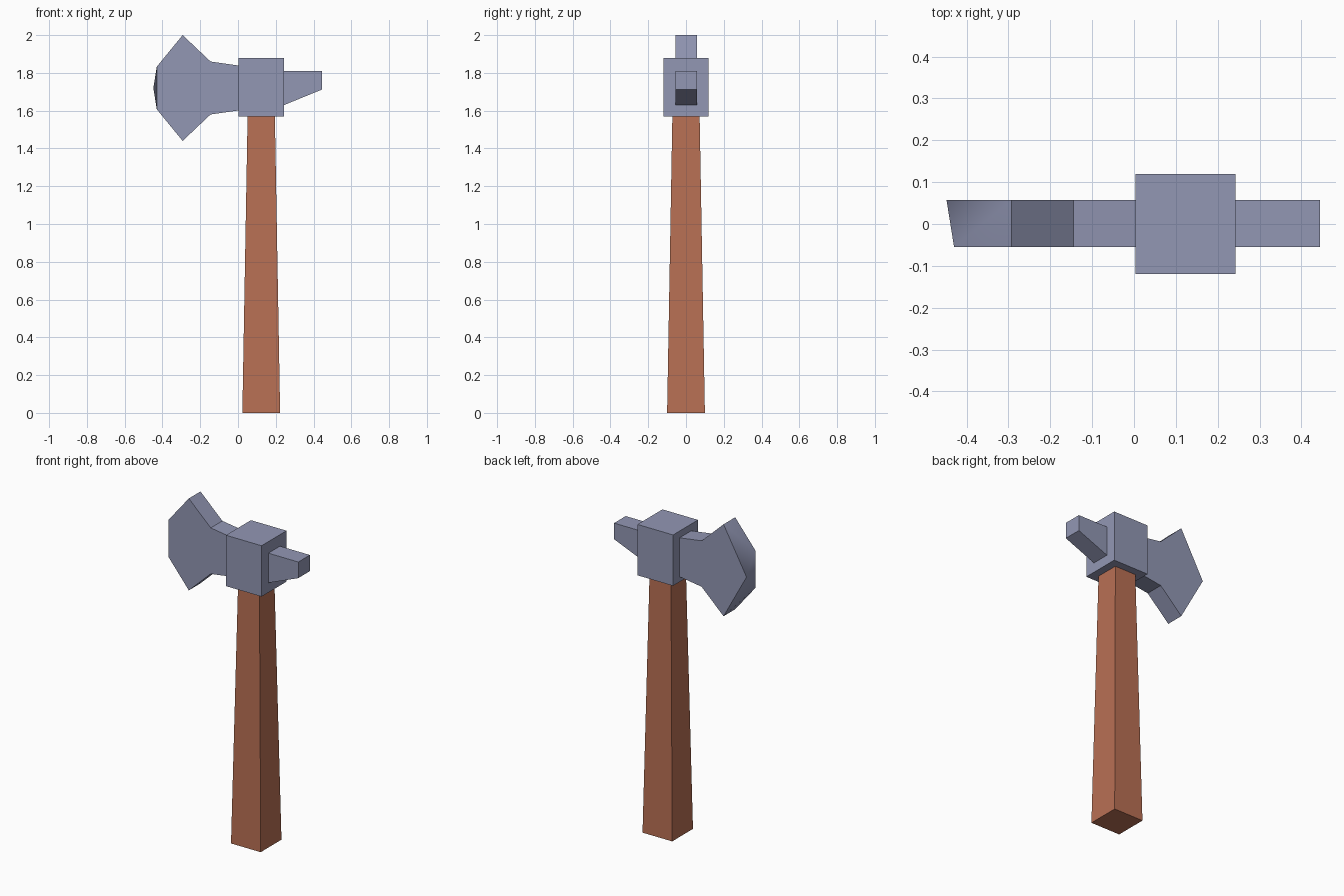
import bpy, bmesh

if "Cube" in bpy.data.objects:
    bpy.data.objects.remove(bpy.data.objects["Cube"])


def material(name, rgb):
    m = bpy.data.materials.new(name)
    m.diffuse_color = (*rgb, 1)
    m.use_nodes = True
    m.node_tree.nodes["Principled BSDF"].inputs["Base Color"].default_value = m.diffuse_color
    return m


steel = material("blue grey steel", (0.288, 0.309, 0.456))
wood = material("reddish wood", (0.485, 0.162, 0.089))
CX = 0.123            # centre line of the handle
Y0, Y1 = -0.055, 0.057  # thickness of blade and spike


def finish(name, bm, mat):
    bmesh.ops.recalc_face_normals(bm, faces=bm.faces)
    me = bpy.data.meshes.new(name)
    bm.to_mesh(me)
    bm.free()
    me.materials.append(mat)
    ob = bpy.data.objects.new(name, me)
    bpy.context.collection.objects.link(ob)


def tapered_block(name, mat, z0, z1, half0, half1):
    """Square block around the handle axis, tapering from half0 to half1."""
    bm = bmesh.new()
    bmesh.ops.create_cube(bm, size=2)
    for v in bm.verts:
        h, z = (half1, z1) if v.co.z > 0 else (half0, z0)
        v.co = (CX + v.co.x * h, v.co.y * h, z)
    finish(name, bm, mat)


def slab(name, front, back, bridges, mat):
    """Front and back outlines (x, z) joined by side faces."""
    bm = bmesh.new()
    f = [bm.verts.new((x, Y0, z)) for x, z in front]
    b = [bm.verts.new((x, Y1, z)) for x, z in back]
    bm.faces.new(f)
    bm.faces.new(b)
    cut = []
    for fi, bi, smooth in bridges:
        face = bm.faces.new([f[i] for i in fi] + [b[i] for i in bi])
        face.smooth = smooth
        if smooth:
            cut.append(face)
    # only edges inside the ground cutting edge are soft
    for e in bm.edges:
        e.smooth = all(face in cut for face in e.link_faces)
    finish(name, bm, mat)


# handle and head block
tapered_block("handle", wood, 0, 1.58, 0.1, 0.072)
tapered_block("head_block", steel, 1.57, 1.88, 0.12, 0.12)

# spike behind the head
spike = [(0.235, 1.81), (0.445, 1.81), (0.445, 1.712), (0.235, 1.626)]
slab("back_spike", spike, spike,
     [((i, (i + 1) % 4), ((i + 1) % 4, i), False) for i in range(4)], steel)

# blade: blunt edge on the front side, pointed edge on the back side
upper = [(0.015, 1.837), (-0.145, 1.86), (-0.293, 2.0)]
lower = [(-0.293, 1.44), (-0.145, 1.58), (0.015, 1.603)]
front = upper + [(-0.43, 1.833), (-0.43, 1.607)] + lower
back = upper + [(-0.448, 1.72)] + lower
slab("axe_blade", front, back, [
    ((0, 1), (1, 0), False), ((1, 2), (2, 1), False),
    ((2, 3), (2,), True), ((3,), (3, 2), True),
    ((3, 4), (3,), True),
    ((4,), (4, 3), True), ((4, 5), (4,), True),
    ((5, 6), (5, 4), False), ((6, 7), (6, 5), False),
    ((7, 0), (0, 6), False)], steel)
